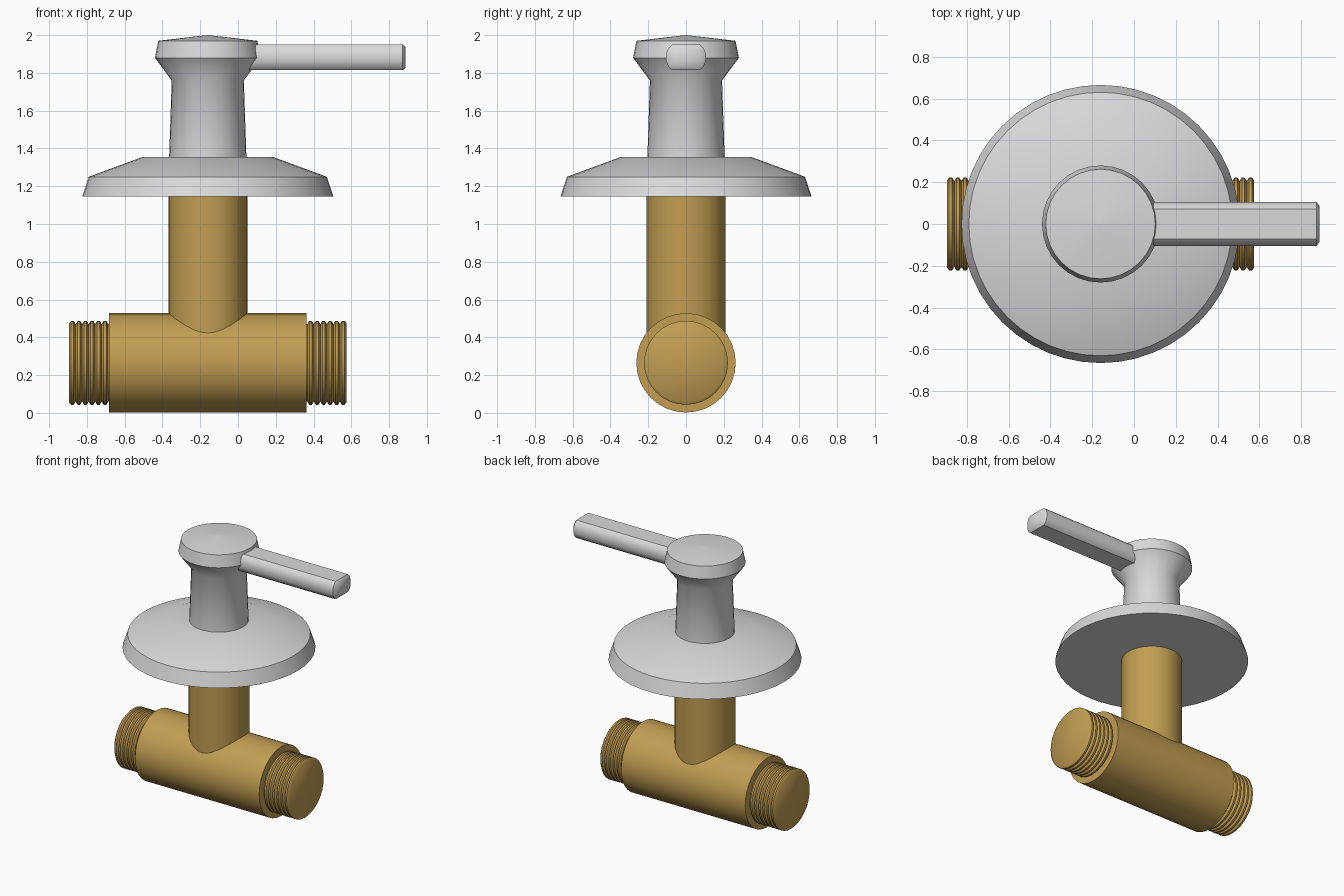
import bpy, bmesh, math
from mathutils import Matrix, Vector

if "Cube" in bpy.data.objects:
    bpy.data.objects.remove(bpy.data.objects["Cube"])

AXIS_X = -0.16    # vertical axis of stem, flange and head
PIPE_Z = 0.265    # height of the horizontal pipe


def material(name, rgb):
    m = bpy.data.materials.new(name)
    m.use_nodes = True
    m.diffuse_color = (*rgb, 1)
    m.node_tree.nodes["Principled BSDF"].inputs["Base Color"].default_value = (*rgb, 1)
    return m


brass = material("brass", (0.54, 0.34, 0.085))
chrome = material("chrome", (0.70, 0.70, 0.71))


def finish(bm, name, mat):
    bmesh.ops.recalc_face_normals(bm, faces=bm.faces)
    mesh = bpy.data.meshes.new(name)
    bm.to_mesh(mesh)
    bm.free()
    obj = bpy.data.objects.new(name, mesh)
    bpy.context.collection.objects.link(obj)
    mesh.materials.append(mat)
    bpy.ops.object.select_all(action="DESELECT")
    obj.select_set(True)
    bpy.context.view_layer.objects.active = obj
    bpy.ops.object.shade_smooth_by_angle(angle=math.radians(40))
    return obj


def loft(rings, name, mat):
    """Skin a list of closed point rings and cap both ends."""
    bm = bmesh.new()
    loops = [[bm.verts.new(p) for p in ring] for ring in rings]
    n = len(loops[0])
    for a, b in zip(loops, loops[1:]):
        for i in range(n):
            j = (i + 1) % n
            bm.faces.new((a[i], a[j], b[j], b[i]))
    bm.faces.new(loops[0])
    bm.faces.new(loops[-1])
    return finish(bm, name, mat)


def lathe(profile, name, mat, frame, sides=32):
    """Turn (radius, height) pairs around the local z axis of a frame."""
    angles = [math.tau * i / sides for i in range(sides)]
    rings = [[frame @ Vector((r * math.cos(a), r * math.sin(a), h)) for a in angles]
             for r, h in profile]
    return loft(rings, name, mat)


upright = Matrix.Translation((AXIS_X, 0, 0))
sideways = Matrix.Translation((AXIS_X, 0, PIPE_Z)) @ Matrix.Rotation(math.pi / 2, 4, "Y")

# Horizontal valve body and riser
lathe([(0.263, -0.522), (0.263, 0.522)], "valve_body", brass, sideways)
lathe([(0.209, PIPE_Z), (0.209, 1.16)], "riser_pipe", brass, upright)

# Threaded ends: a zigzag profile on each side
pitch = 0.0345
thread = [(0.205, 0.5)]
for k in range(6):
    h = 0.527 + k * pitch
    thread += [(0.205, h), (0.222, h + 0.3 * pitch), (0.222, h + 0.7 * pitch)]
thread.append((0.208, 0.735))
for side, name in ((1, "left_thread"), (-1, "right_thread")):
    lathe([(r, side * h) for r, h in thread], name, brass, sideways)

# Wall flange
lathe([(0.665, 1.145), (0.63, 1.25), (0.345, 1.355)], "wall_flange", chrome, upright, 48)

# Neck flaring into the handle head, with a shallow cone on top
lathe([(0.205, 1.34), (0.191, 1.76), (0.28, 1.88), (0.262, 1.97), (0.002, 2.0)],
      "handle_head", chrome, upright)

# Lever: rounded bar with a chamfered tip
quarter = [(0.105, 0.02), (0.093, 0.05), (0.072, 0.068)]
half = quarter + [(-y, z) for y, z in reversed(quarter)]
section = half + [(-y, -z) for y, z in half]
rings = [[Vector((x, y * s, 1.882 + z * s)) for y, z in section]
         for x, s in ((0.0, 1), (0.872, 1), (0.888, 0.8))]
loft(rings, "lever", chrome)
